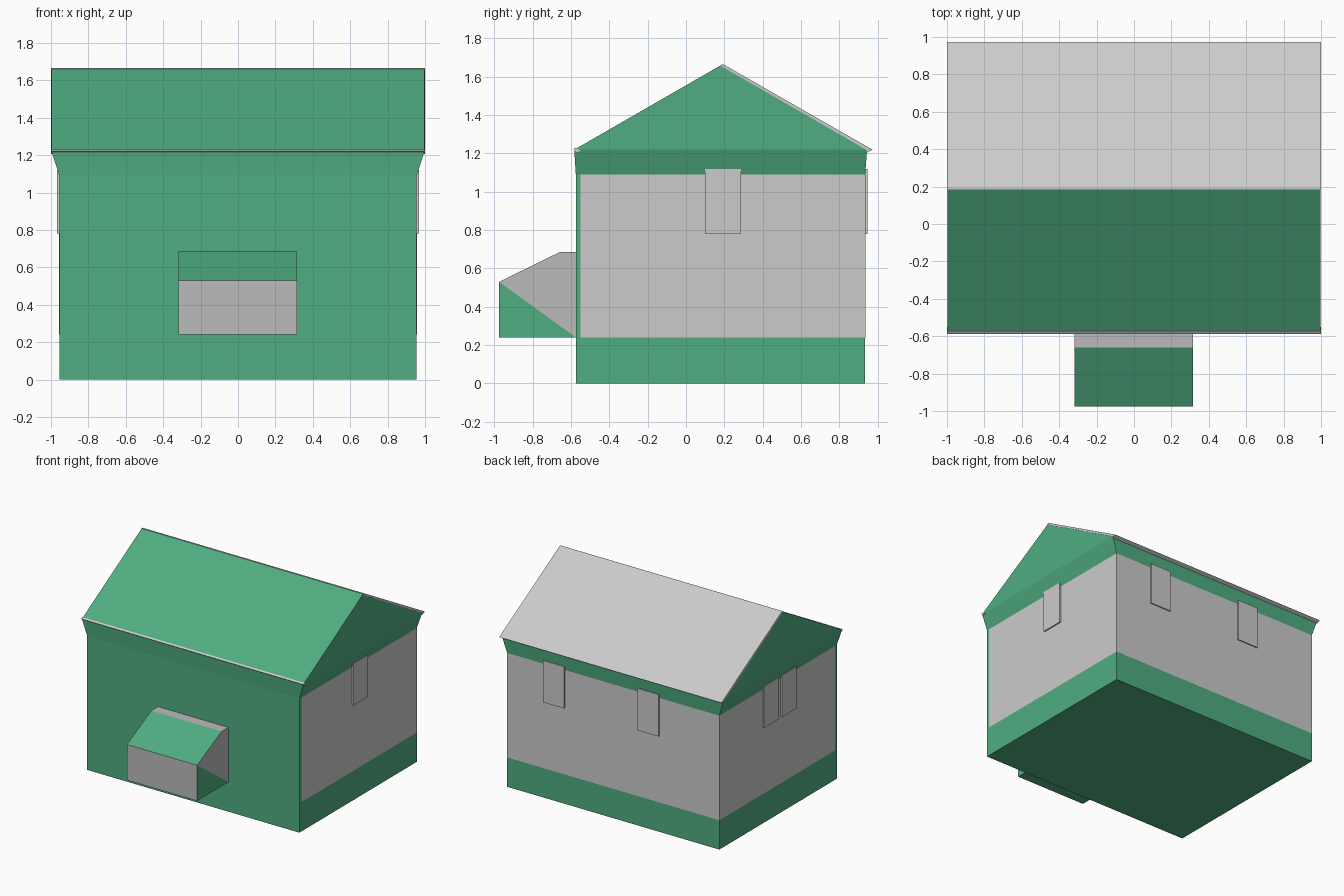
import bpy, bmesh

if "Cube" in bpy.data.objects:
    bpy.data.objects.remove(bpy.data.objects["Cube"])

green = bpy.data.materials.new("green")
green.diffuse_color = (0.08, 0.42, 0.22, 1)
green.use_nodes = True
green.node_tree.nodes["Principled BSDF"].inputs["Base Color"].default_value = green.diffuse_color
grey = bpy.data.materials.new("grey")
grey.diffuse_color = (0.5, 0.5, 0.5, 1)
grey.use_nodes = True
grey.node_tree.nodes["Principled BSDF"].inputs["Base Color"].default_value = grey.diffuse_color


def make(name, verts, faces, mat=None, fix=True):
    me = bpy.data.meshes.new(name)
    me.from_pydata(verts, [], faces)
    bm = bmesh.new()
    bm.from_mesh(me)
    if fix:
        bmesh.ops.recalc_face_normals(bm, faces=bm.faces)
    bm.to_mesh(me)
    bm.free()
    ob = bpy.data.objects.new(name, me)
    bpy.context.collection.objects.link(ob)
    if mat:
        me.materials.append(mat)
    return ob


def box(name, x0, x1, y0, y1, z0, z1, mat=None):
    return prism(name, [(y0, z0), (y1, z0), (y1, z1), (y0, z1)], x0, x1, mat)


def prism(name, prof, x0, x1, mat=None):
    """Extrude a (y, z) profile along x."""
    n = len(prof)
    verts = [(x, y, z) for x in (x0, x1) for y, z in prof]
    faces = [tuple(range(n)), tuple(range(n, 2 * n))]
    faces += [(i, (i + 1) % n, n + (i + 1) % n, n + i) for i in range(n)]
    return make(name, verts, faces, mat)


# House body: straight walls, flared cornice, gable roof
rings = [(0.955, -0.575, 0.935, 0), (0.955, -0.575, 0.935, 1.09), (0.997, -0.583, 0.945, 1.22)]
verts, faces = [], [(0, 1, 2, 3)]
for x, y0, y1, z in rings:
    verts += [(-x, y0, z), (x, y0, z), (x, y1, z), (-x, y1, z)]
for r in (0, 4):
    faces += [(r + i, r + (i + 1) % 4, r + 4 + (i + 1) % 4, r + 4 + i) for i in range(4)]
verts += [(-0.997, 0.185, 1.662), (0.997, 0.185, 1.662)]
faces += [(8, 9, 13, 12), (10, 11, 12, 13), (9, 10, 13), (11, 8, 12)]
make("house_body", verts, faces, green)

# Grey wall facing wrapped round the two sides and the back
path = [(0.957, -0.55), (0.957, 0.937), (-0.957, 0.937), (-0.957, -0.55)]
make("wall_facing", [(x, y, z) for z in (0.24, 1.09) for x, y in path],
     [(i, i + 1, i + 5, i + 4) for i in range(3)], fix=False)

# Back roof slab and front eave trim
prism("back_roof_slab", [(0.185, 1.665), (0.195, 1.665), (0.973, 1.22), (0.945, 1.205),
                         (0.94, 1.22), (0.185, 1.655)], -1, 1)
prism("front_eave_trim", [(-0.588, 1.222), (-0.57, 1.205), (-0.55, 1.215), (-0.575, 1.231)], -1, 1)

# Windows: thin panels on the back, right and left walls
W0, W1 = 0.78, 1.12
for i, x in enumerate((-0.417, 0.435)):
    box(f"back_window_{i}", x, x + 0.19, 0.93, 0.946, W0, W1)
box("right_window", 0.95, 0.968, 0.10, 0.287, W0, W1)
for i, y in enumerate((-0.04, 0.19)):
    box(f"left_window_{i}", -0.968, -0.95, y, y + 0.19, W0, W1)

# Front bay with a sloped top; sides split corner to corner into grey and green
prof = [(-0.575, 0.24), (-0.975, 0.24), (-0.975, 0.53), (-0.66, 0.685), (-0.575, 0.685)]
n = len(prof)
verts = [(x, y, z) for x in (-0.318, 0.315) for y, z in prof]
faces = [(0, 1, 2), (0, 2, 3, 4), (5, 6, 7), (5, 7, 8, 9)]
faces += [(i, i + 1, n + i + 1, n + i) for i in range(4)]
faces.append((4, 0, 5, 9))
bay = make("front_bay", verts, faces, green)
bay.data.materials.append(grey)
for k in (1, 3, 5, 7):
    bay.data.polygons[k].material_index = 1
